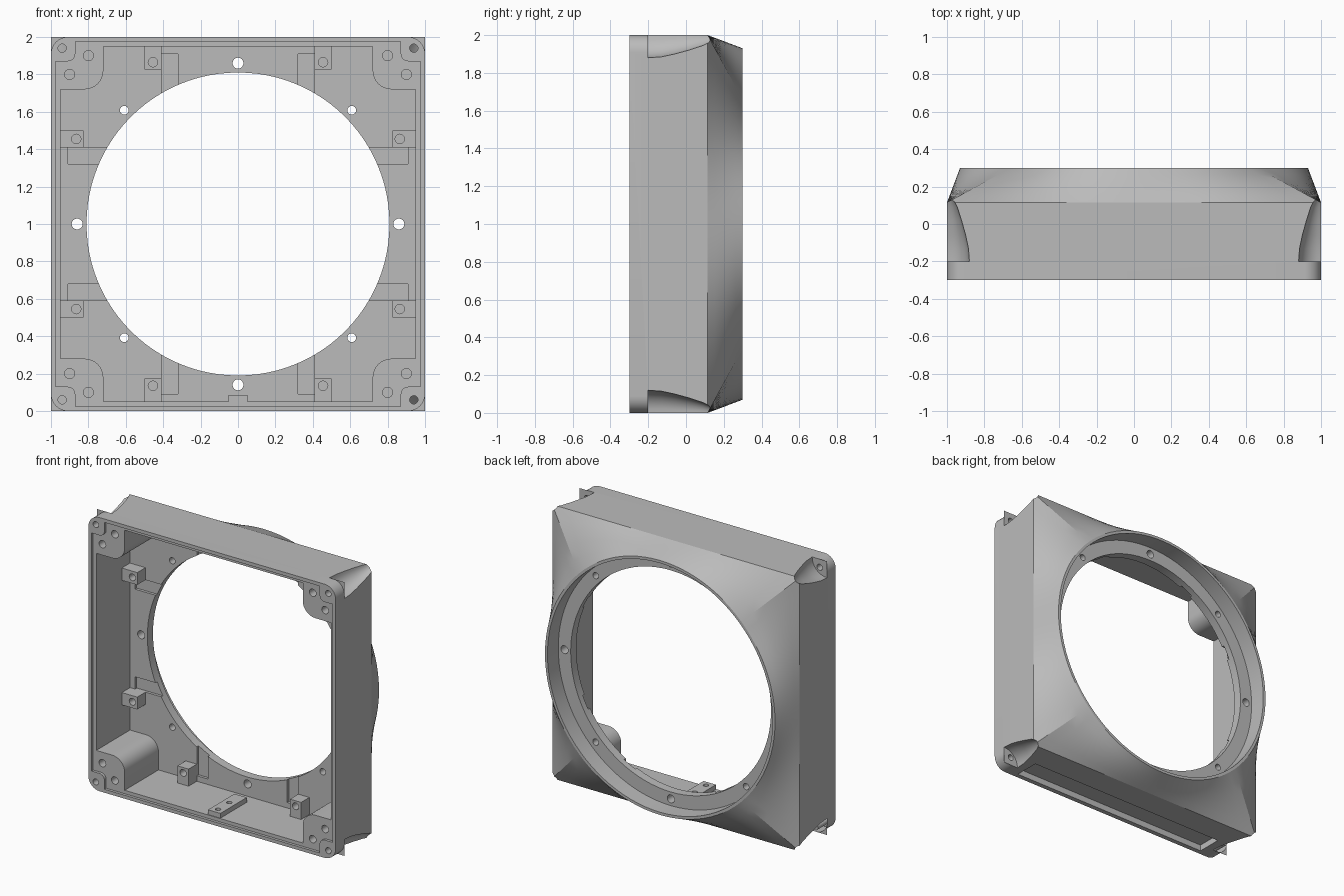
import bpy, bmesh, math
from mathutils import Matrix, Vector

cube = bpy.data.objects.get("Cube")
if cube:
    bpy.data.objects.remove(cube, do_unlink=True)

grey = bpy.data.materials.new("plain grey")
grey.use_nodes = True
COLOR = (0.5, 0.5, 0.5, 1)
grey.diffuse_color = COLOR
grey.node_tree.nodes["Principled BSDF"].inputs["Base Color"].default_value = COLOR

QUARTERS = [(1, 1), (-1, 1), (-1, -1), (1, -1)]


def loft(name, rings):
    """Closed solid through rings of (depth, outline); outlines are (x, height from centre)."""
    bm = bmesh.new()
    loops = [[bm.verts.new((x, y, z + 1)) for x, z in pts] for y, pts in rings]
    count = len(loops[0])
    for a, b in zip(loops, loops[1:]):
        for i in range(count):
            j = (i + 1) % count
            bm.faces.new((a[i], a[j], b[j], b[i]))
    bm.faces.new(loops[0])
    bm.faces.new(loops[-1][::-1])
    bmesh.ops.recalc_face_normals(bm, faces=bm.faces)
    mesh = bpy.data.meshes.new(name)
    bm.to_mesh(mesh)
    bm.free()
    mesh.materials.append(grey)
    obj = bpy.data.objects.new(name, mesh)
    bpy.context.collection.objects.link(obj)
    return obj


def prism(name, pts, y0, y1):
    return loft(name, [(y0, pts), (y1, pts)])


def circle(x, z, r, n=32):
    return [(x + r * math.cos(math.tau * i / n), z + r * math.sin(math.tau * i / n))
            for i in range(n)]


def rect(x0, x1, z0, z1):
    return [(x0, z0), (x1, z0), (x1, z1), (x0, z1)]


def square_ring(n=96):
    pts = circle(0, 0, 1, n)
    return [(x / max(abs(x), abs(z)), z / max(abs(x), abs(z))) for x, z in pts]


def turn(pts, q):
    for _ in range(q):
        pts = [(-z, x) for x, z in pts]
    return pts


def arc(c, r, start, end, n=8):
    angles = [math.radians(start + (end - start) * i / n) for i in range(n + 1)]
    return [(c + r * math.cos(a), c + r * math.sin(a)) for a in angles]


def four_corners(corner):
    return [p for q in range(4) for p in turn(corner, q)]


def notched(half, inner, r):
    """Square outline with a rounded block left standing in every corner."""
    return four_corners([(half, inner)] + arc(inner + r, r, 270, 180) + [(inner, half)])


def boolean(obj, other, operation="DIFFERENCE"):
    other.hide_render = True
    mod = obj.modifiers.new("cut", "BOOLEAN")
    mod.operation, mod.solver, mod.object = operation, "EXACT", other
    bpy.context.view_layer.objects.active = obj
    bpy.ops.object.modifier_apply(modifier=mod.name)
    bpy.data.objects.remove(other, do_unlink=True)


def drill(obj, x, z, r, y0, y1):
    boolean(obj, prism("drill", circle(x, z, r), y0, y1))


def drill_up(obj, x, y, r, z0, z1):
    cutter = prism("drill", circle(0, 0, r), z0, z1)
    cutter.data.transform(Matrix.Translation((0, 0, -1)))
    cutter.data.transform(Matrix.Rotation(math.pi / 2, 4, "X"))
    cutter.data.transform(Matrix.Translation(Vector((x, y, 0))))
    boolean(obj, cutter)


# Shell: square box that flows into a round rim at the back
sq, rim = square_ring(), circle(0, 0, 0.93, 96)
rings = [(-0.2, sq)]
for i in range(6):
    t = i / 5
    ring = [(a + (c - a) * t, b + (d - b) * t) for (a, b), (c, d) in zip(sq, rim)]
    rings.append((0.115 + 0.185 * t, ring))
body = loft("housing", rings)

# Front flange with rounded corners
flange = prism("flange", four_corners(arc(0.91, 0.09, 0, 90)), -0.3, -0.1)
boolean(body, flange, "UNION")

# Cavity with corner bosses, and the shallow lid seat in front of it
boolean(body, prism("cavity", notched(0.95, 0.72, 0.1), -0.4, 0.11))
boolean(body, prism("lid_seat", notched(0.975, 0.87, 0.04), -0.4, -0.28))

# Round opening and the recessed ring at the back
boolean(body, prism("opening", circle(0, 0, 0.81, 96), -0.5, 0.5))
boolean(body, prism("ring_recess", circle(0, 0, 0.91, 96), 0.175, 0.5))
for i in range(8):
    a = math.tau * i / 8
    drill(body, 0.86 * math.cos(a), 0.86 * math.sin(a), 0.023 if i % 2 else 0.029, 0, 0.25)

# Screw scoops and holes in each corner
SCOOP = [(-0.2, 0.12), (-0.13, 0.115), (-0.06, 0.1), (0.02, 0.078), (0.09, 0.055), (0.14, 0.03)]
for sx, sz in QUARTERS:
    boolean(body, loft("scoop", [(y, circle(sx, sz, r)) for y, r in SCOOP]))
    drill(body, sx * 0.94, sz * 0.94, 0.022, -0.4, -0.15)
    drill(body, sx * 0.9, sz * 0.8, 0.027, -0.4, -0.15)
    drill(body, sx * 0.8, sz * 0.9, 0.027, -0.4, -0.15)

# Shallow channels beside the mounting blocks
for q in range(4):
    for x in (-0.41, 0.32):
        boolean(body, prism("channel", turn(rect(x, x + 0.09, 0.6, 0.91), q), 0.05, 0.13))

# Long slot in the underside
boolean(body, prism("slot", rect(-0.82, 0.82, -1.1, -0.955), -0.265, -0.08))
for x in (-0.76, 0.76):
    for y in (-0.23, -0.12):
        drill_up(body, x, y, 0.018, -0.15, -0.02)

# Bridge across the slot
bridge = prism("slot_bridge", rect(-0.05, 0.05, -0.955, -0.915), -0.275, 0.03)
for y in (-0.23, -0.1):
    drill_up(bridge, 0, y, 0.018, -0.2, 0.1)

# Mounting blocks, two on each wall
blocks = []
for q in range(4):
    for s in (-1, 1):
        outline = rect(0.41, 0.5, 0.825, 0.96)
        outline = [(s * x, z) for x, z in outline]
        block = prism("mounting_block", turn(outline, q), 0.015, 0.12)
        hx, hz = turn([(s * 0.455, 0.865)], q)[0]
        drill(block, hx, hz, 0.025, -0.1, 0.08)
        blocks.append(block)

# Smooth curved walls, crisp edges
bpy.ops.object.select_all(action="DESELECT")
for obj in [body, bridge] + blocks:
    obj.select_set(True)
bpy.context.view_layer.objects.active = body
bpy.ops.object.shade_smooth_by_angle(angle=math.radians(15))
